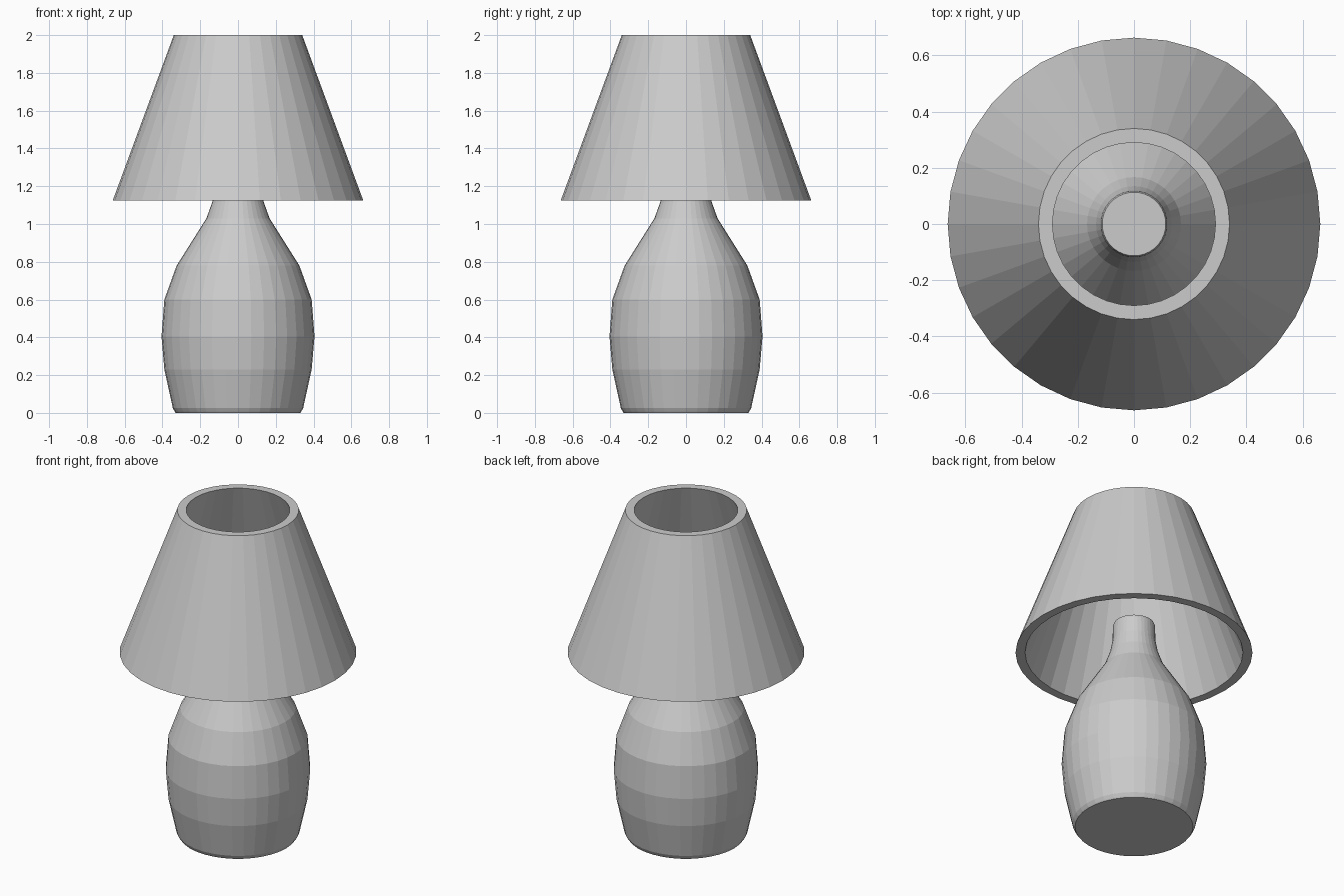
import bpy, bmesh, math

if "Cube" in bpy.data.objects:
    bpy.data.objects.remove(bpy.data.objects["Cube"])

SIDES = 36

def lathe(name, profile, loop=False):
    """Revolve (radius, z) points round the z axis; loop closes the section, otherwise ends are capped."""
    bm = bmesh.new()
    rings = [[bm.verts.new((r * math.cos(2 * math.pi * i / SIDES),
                            r * math.sin(2 * math.pi * i / SIDES), z))
              for i in range(SIDES)] for r, z in profile]
    pairs = list(zip(rings, rings[1:]))
    if loop:
        pairs.append((rings[-1], rings[0]))
    for a, b in pairs:
        for i in range(SIDES):
            j = (i + 1) % SIDES
            bm.faces.new((a[i], a[j], b[j], b[i]))
    if not loop:
        bm.faces.new(rings[0][::-1])
        bm.faces.new(rings[-1])
    bmesh.ops.recalc_face_normals(bm, faces=bm.faces)
    mesh = bpy.data.meshes.new(name)
    bm.to_mesh(mesh)
    bm.free()
    obj = bpy.data.objects.new(name, mesh)
    bpy.context.collection.objects.link(obj)
    return obj

# Vase-shaped body with a narrow neck reaching up inside the shade
lathe("lamp_base", [(0.33, 0), (0.335, 0.007), (0.345, 0.025), (0.39, 0.23),
                    (0.405, 0.405), (0.39, 0.60), (0.325, 0.78), (0.167, 1.03),
                    (0.135, 1.12), (0.12, 1.20), (0.118, 1.29), (0.113, 1.305)])

# Hollow tapered shade, open at both ends
lathe("lamp_shade", [(0.663, 1.125), (0.34, 2.0), (0.29, 2.0), (0.61, 1.125)], loop=True)
